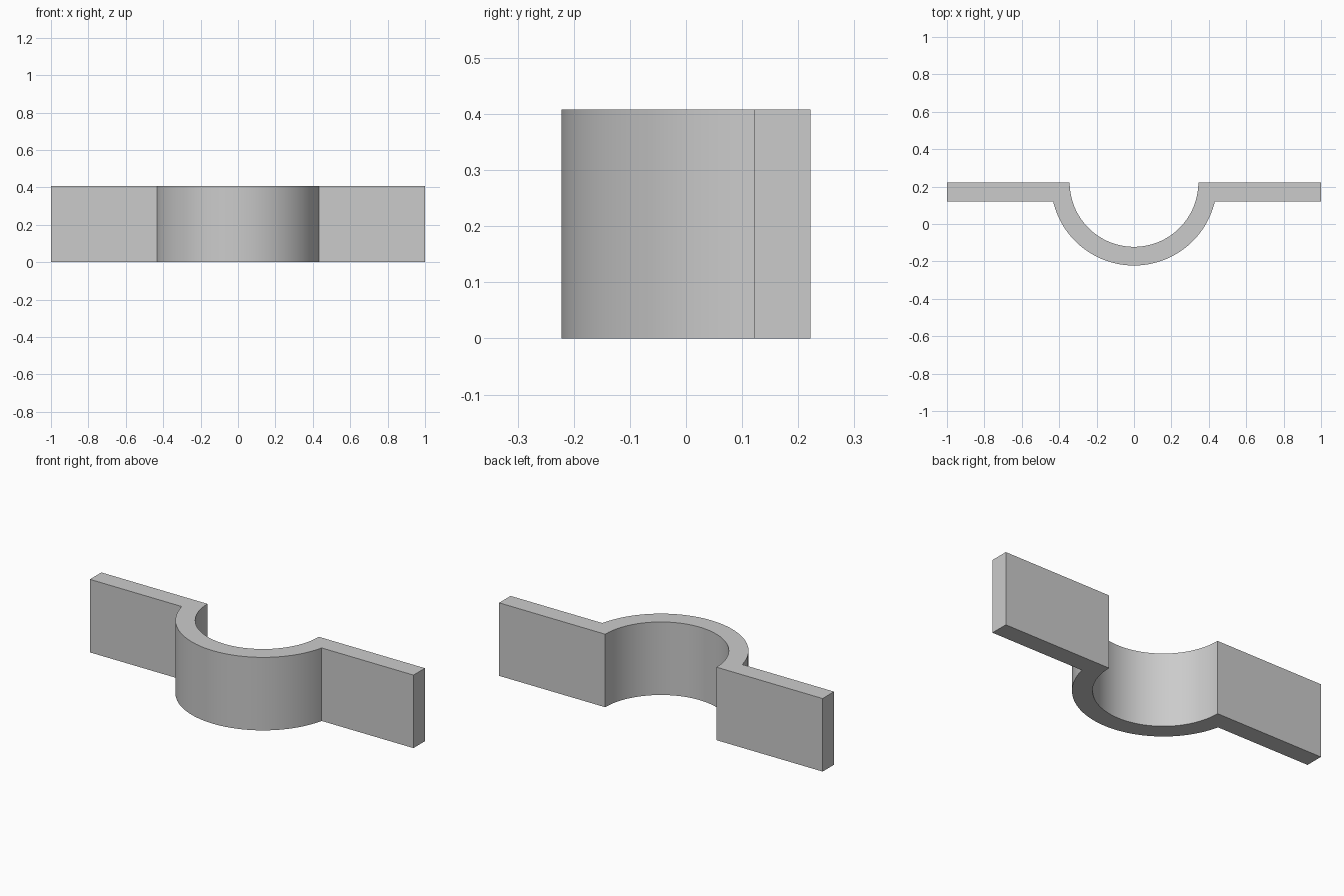
import bpy, bmesh, math

if "Cube" in bpy.data.objects:
    bpy.data.objects.remove(bpy.data.objects["Cube"])

HALF_LEN, HEIGHT = 1.0, 0.408
Y_BACK, Y_FRONT = 0.222, 0.121      # flange faces
R_OUT, R_IN = 0.444, 0.344          # saddle radii, centred on the back face
SEGMENTS = 64


def arc(radius, start, end):
    """Points on an arc around (0, Y_BACK)."""
    return [(radius * math.cos(start + (end - start) * i / SEGMENTS),
             Y_BACK + radius * math.sin(start + (end - start) * i / SEGMENTS))
            for i in range(SEGMENTS + 1)]


# Outline: left flange, outer saddle arc, right flange, inner saddle arc
dip = math.asin((Y_BACK - Y_FRONT) / R_OUT)
outline = [(-HALF_LEN, Y_BACK), (-HALF_LEN, Y_FRONT)]
outline += arc(R_OUT, math.pi + dip, 2 * math.pi - dip)
outline += [(HALF_LEN, Y_FRONT), (HALF_LEN, Y_BACK)]
outline += arc(R_IN, 2 * math.pi, math.pi)

# Extrude the outline upward into the clamp half
bm = bmesh.new()
base = bm.faces.new([bm.verts.new((x, y, 0)) for x, y in outline])
top = bmesh.ops.extrude_face_region(bm, geom=[base], use_keep_orig=True)
bmesh.ops.translate(bm, vec=(0, 0, HEIGHT),
                    verts=[v for v in top["geom"] if isinstance(v, bmesh.types.BMVert)])
bmesh.ops.recalc_face_normals(bm, faces=bm.faces)
mesh = bpy.data.meshes.new("saddle_clamp")
bm.to_mesh(mesh)
bm.free()

clamp = bpy.data.objects.new("saddle_clamp", mesh)
bpy.context.collection.objects.link(clamp)
bpy.context.view_layer.objects.active = clamp
clamp.select_set(True)
bpy.ops.object.shade_smooth_by_angle(angle=math.radians(30))
